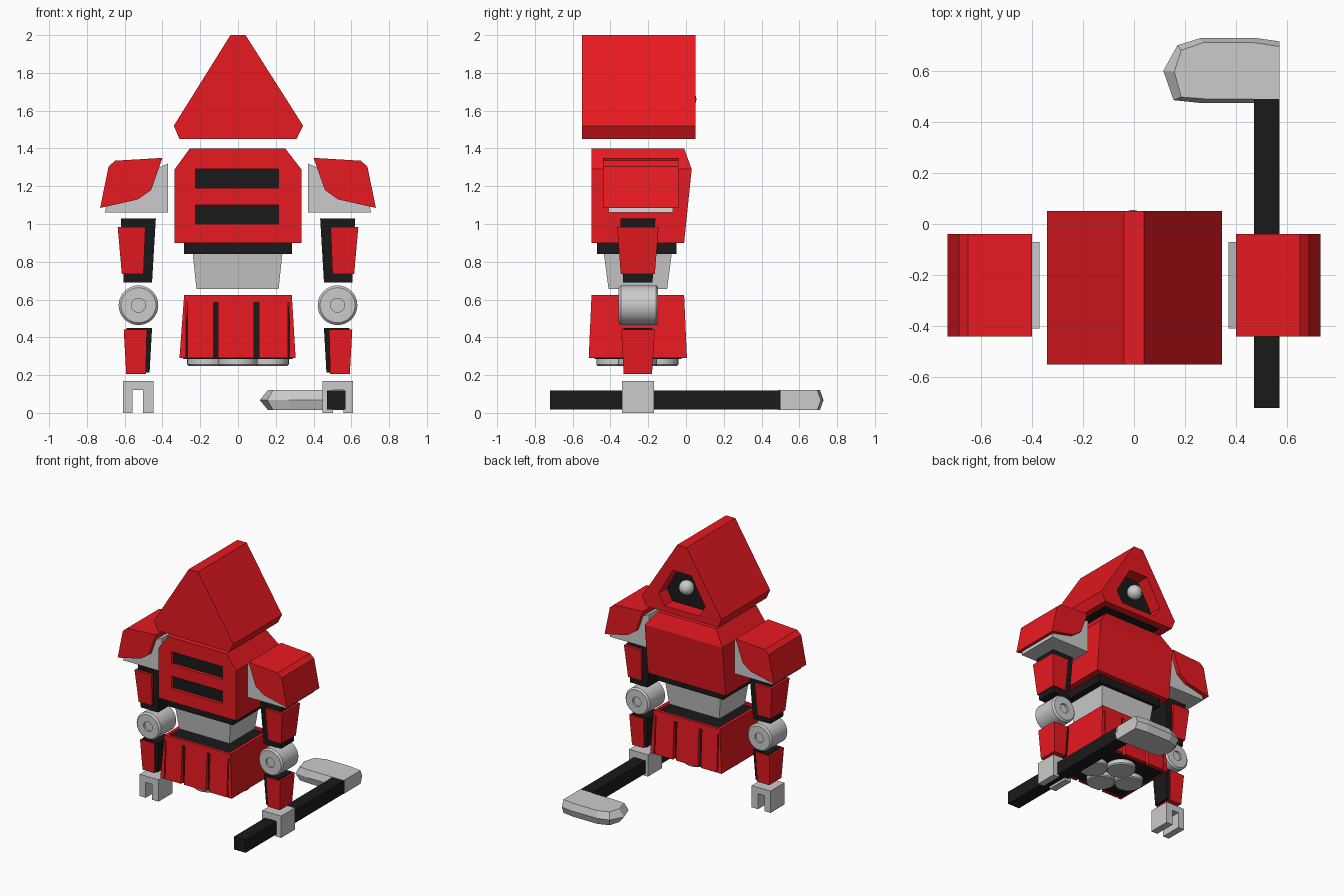
import bpy, bmesh, math
from mathutils import Matrix

if "Cube" in bpy.data.objects:
    bpy.data.objects.remove(bpy.data.objects["Cube"])


def material(name, rgb):
    m = bpy.data.materials.new(name)
    m.diffuse_color = (*rgb, 1)
    m.use_nodes = True
    m.node_tree.nodes["Principled BSDF"].inputs["Base Color"].default_value = m.diffuse_color
    return m


RED = material("red_armour", (0.8, 0.01, 0.015))
BLACK = material("black_core", (0.01, 0.01, 0.01))
WHITE = material("eye_white", (0.9, 0.9, 0.9))


def finish(name, bm, mat=None):
    bmesh.ops.recalc_face_normals(bm, faces=bm.faces)
    me = bpy.data.meshes.new(name)
    bm.to_mesh(me)
    bm.free()
    ob = bpy.data.objects.new(name, me)
    bpy.context.collection.objects.link(ob)
    if mat:
        me.materials.append(mat)
    return ob


def loft(name, rings, mat=None):
    """Skin a stack of equal-length point rings and cap both ends."""
    bm = bmesh.new()
    rows = [[bm.verts.new(p) for p in ring] for ring in rings]
    n = len(rows[0])
    for a, b in zip(rows, rows[1:]):
        for i in range(n):
            j = (i + 1) % n
            bm.faces.new((a[i], a[j], b[j], b[i]))
    bm.faces.new(rows[0])
    bm.faces.new(rows[-1])
    return finish(name, bm, mat)


def prism(name, profile, y0, y1, mat=None, s=1):
    """Extrude an x-z profile along y; s=-1 mirrors it in x."""
    return loft(name, [[(s * x, y, z) for x, z in profile] for y in (y0, y1)], mat)


def block(name, sections, mat=None, s=1):
    """Tapered box from (z, x0, x1, y0, y1) sections."""
    return loft(name, [[(s * x0, y0, z), (s * x1, y0, z), (s * x1, y1, z), (s * x0, y1, z)]
                       for z, x0, x1, y0, y1 in sections], mat)


def box(name, x0, x1, y0, y1, z0, z1, mat=None):
    return block(name, [(z0, x0, x1, y0, y1), (z1, x0, x1, y0, y1)], mat)


def cylinder(name, r, depth, loc, along_y=False, bevel=0.0, sides=32):
    bm = bmesh.new()
    m = Matrix.Translation(loc)
    if along_y:
        m = m @ Matrix.Rotation(math.pi / 2, 4, 'X')
    bmesh.ops.create_cone(bm, cap_ends=True, segments=sides, radius1=r, radius2=r, depth=depth, matrix=m)
    if bevel:
        rim = [e for e in bm.edges if any(len(f.verts) > 4 for f in e.link_faces)]
        bmesh.ops.bevel(bm, geom=rim, offset=bevel, segments=1, affect='EDGES')
    return smooth(finish(name, bm))


def smooth(ob):
    bpy.ops.object.select_all(action='DESELECT')
    ob.select_set(True)
    bpy.context.view_layer.objects.active = ob
    bpy.ops.object.shade_smooth_by_angle(angle=math.radians(30))
    return ob


def cut(ob, *cutters):
    bpy.context.view_layer.objects.active = ob
    for c in cutters:
        c.hide_render = True
        mod = ob.modifiers.new("cut", 'BOOLEAN')
        mod.operation, mod.solver, mod.object = 'DIFFERENCE', 'EXACT', c
        bpy.ops.object.modifier_apply(modifier=mod.name)
        bpy.data.objects.remove(c)


# Hood with a recessed face opening and hollow underside
hood = prism("hood", [(-.04, 2), (.04, 2), (.345, 1.52), (.31, 1.45), (-.31, 1.45), (-.34, 1.52)],
             -.55, .05, RED)
opening = [(-.08, 1.79), (.08, 1.79), (.2, 1.58), (.15, 1.495), (-.15, 1.495), (-.2, 1.58)]
cut(hood, prism("face_cutter", opening, -.07, .2),
    box("under_cutter", -.26, .26, -.5, -.01, 1.3, 1.475))
prism("face_panel", opening, -.075, -.05, BLACK)
box("hood_underside", -.26, .26, -.5, -.01, 1.46, 1.478, BLACK)
bm = bmesh.new()
bmesh.ops.create_uvsphere(bm, u_segments=24, v_segments=14, radius=.055,
                          matrix=Matrix.Translation((-.005, 0, 1.66)))
smooth(finish("eye", bm, WHITE))

# Torso with two chest vents
torso = block("torso", [(.9, -.335, .335, -.5, -.01), (1.29, -.335, .335, -.5, .03),
                        (1.4, -.255, .25, -.5, -.01)], RED)
for i, z in enumerate((1.0, 1.19)):
    cut(torso, box("vent_cutter", -.225, .215, -.6, -.465, z, z + .1))
    box(f"vent_{i}", -.225, .215, -.475, -.46, z, z + .1, BLACK)

# Waist
box("waist_band", -.285, .285, -.47, -.05, .84, .9, BLACK)
block("waist", [(.655, -.22, .215, -.41, -.1), (.845, -.24, .235, -.435, -.075)])

# Slotted skirt around a black core
skirt = block("skirt", [(.29, -.31, .305, -.515, .005), (.625, -.285, .285, -.5, -.01)], RED)
for y0, y1 in ((-.6, -.475), (-.035, .1)):
    for x, w in ((-.118, .013), (.097, .013), (.268, .004), (-.272, .004)):
        cut(skirt, box("slot_cutter", x - w, x + w, y0, y1, .2, .585))
cut(skirt, box("top_cutter", -.262, .262, -.477, -.033, .605, .7))
block("skirt_core", [(.286, -.29, .29, -.485, -.025), (.608, -.265, .265, -.482, -.028)], BLACK)

# Hover discs under the skirt
for i, (x, y) in enumerate(((-.165, -.257), (.165, -.257), (0, -.37), (0, -.145))):
    cylinder(f"hover_disc_{i}", .104, .06, (x, y, .278), bevel=.008)

# Arms, mirrored left and right
for side, s in (("left", -1), ("right", 1)):
    prism(f"{side}_shoulder", [(.37, 1.32), (.37, 1.06), (.705, 1.06), (.67, 1.22), (.44, 1.29)],
          -.41, -.07, None, s)
    prism(f"{side}_shoulder_plate", [(.4, 1.35), (.65, 1.335), (.685, 1.305), (.73, 1.085),
                                     (.53, 1.13), (.46, 1.18)], -.44, -.04, RED, s)
    block(f"{side}_upper_arm", [(.69, .455, .605, -.333, -.177), (1.03, .435, .62, -.348, -.162)], BLACK, s)
    block(f"{side}_upper_arm_plate", [(.735, .5, .615, -.345, -.165), (.985, .49, .637, -.365, -.145)], RED, s)
    elbow = cylinder(f"{side}_elbow", .105, .21, (s * .527, -.252, .57), True, .012)
    for y in (-.357, -.147):
        cut(elbow, cylinder("pin_cutter", .037, .03, (s * .527, y, .57), True))
    smooth(elbow)
    block(f"{side}_forearm", [(.215, .468, .58, -.322, -.188), (.45, .455, .59, -.332, -.178)], BLACK, s)
    block(f"{side}_forearm_plate", [(.207, .488, .592, -.33, -.18), (.442, .482, .605, -.343, -.165)], RED, s)
    # Fork-shaped hand
    prism(f"{side}_hand", [(.447, 0), (.447, .17), (.61, .17), (.61, 0), (.558, 0),
                           (.558, .12), (.502, .12), (.502, 0)], -.34, -.17, None, s)

# Hooked stick held in the right hand
box("stick_shaft", .47, .57, -.72, .5, .018, .118, BLACK)
wide = [(.57, .715), (.48, .728), (.26, .728), (.17, .7), (.115, .6), (.155, .485), (.27, .473), (.57, .473)]
narrow = [(.57, .695), (.47, .71), (.27, .71), (.185, .68), (.158, .597), (.185, .497), (.28, .49), (.57, .49)]
loft("stick_head", [[(x, y, z) for x, y in ring]
                    for ring, z in ((narrow, .016), (wide, .068), (narrow, .12))])
